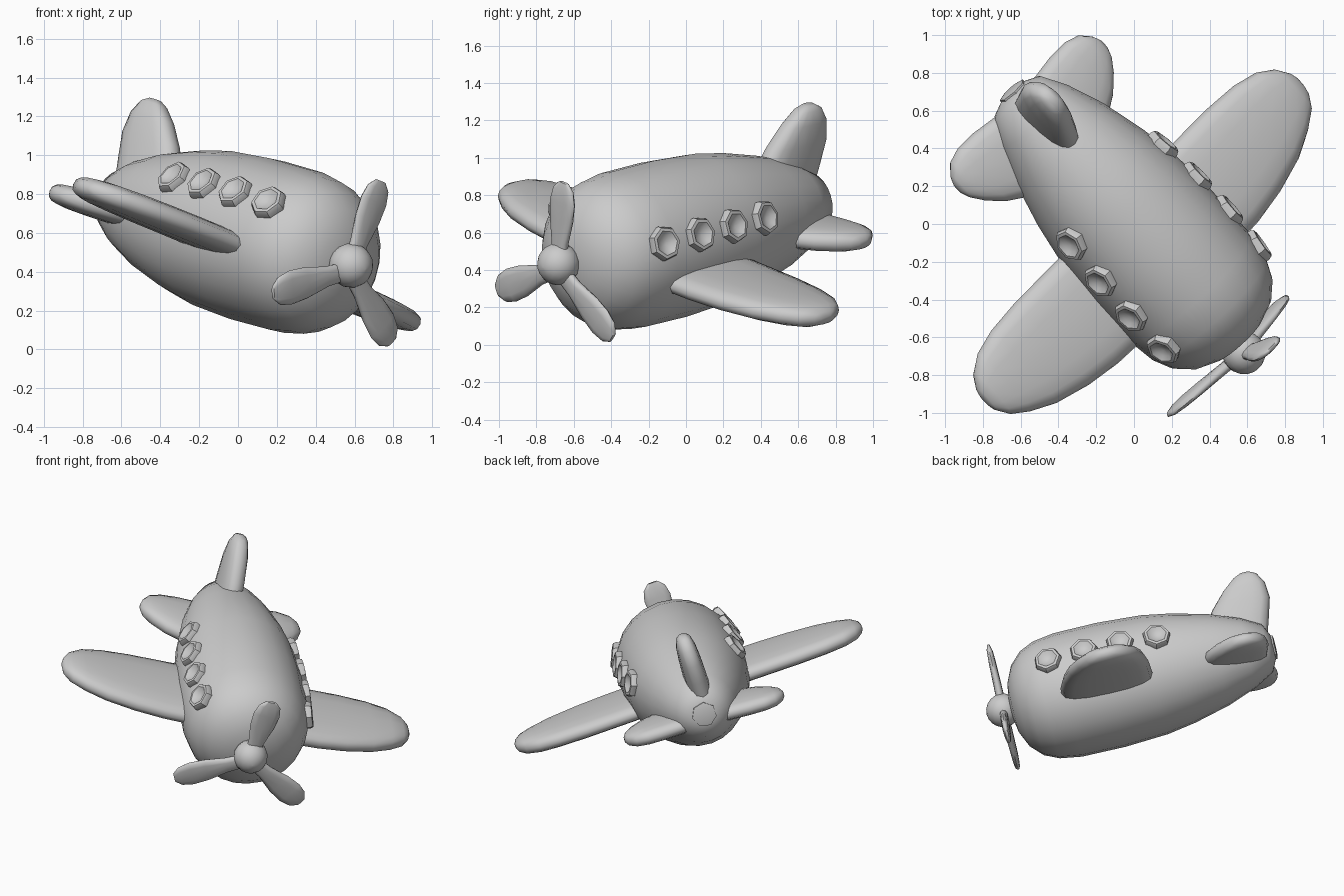
import bpy, bmesh, math
from mathutils import Vector, Matrix

if "Cube" in bpy.data.objects:
    bpy.data.objects.remove(bpy.data.objects["Cube"])

# Aircraft frame: local x = forward, y = left, z = up, banked and turned
fwd = Vector((0.66, -0.73, -0.185)).normalized()
left = Vector((0.674, 0.684, -0.282))
left = (left - fwd * left.dot(fwd)).normalized()
up = fwd.cross(left)
origin = left * -0.172 + up * 0.555
FRAME = Matrix.Translation(origin) @ Matrix((fwd, left, up)).transposed().to_4x4()

grey = bpy.data.materials.new("light grey")
grey.diffuse_color = (0.6, 0.6, 0.6, 1)
grey.use_nodes = True
grey.node_tree.nodes["Principled BSDF"].inputs["Base Color"].default_value = grey.diffuse_color


def skin(name, rings, matrix=Matrix(), angle=40):
    """Join rings of points into a closed, smooth-shaded surface."""
    bm = bmesh.new()
    loops = [[bm.verts.new(p) for p in ring] for ring in rings]
    n = len(loops[0])
    for r0, r1 in zip(loops, loops[1:]):
        for i in range(n):
            j = (i + 1) % n
            bm.faces.new((r0[i], r0[j], r1[j], r1[i]))
    bm.faces.new(loops[0][::-1])
    bm.faces.new(loops[-1])
    bmesh.ops.recalc_face_normals(bm, faces=bm.faces)
    mesh = bpy.data.meshes.new(name)
    bm.to_mesh(mesh)
    bm.free()
    mesh.materials.append(grey)
    obj = bpy.data.objects.new(name, mesh)
    bpy.context.collection.objects.link(obj)
    obj.matrix_world = FRAME @ matrix
    bpy.ops.object.select_all(action='DESELECT')
    obj.select_set(True)
    bpy.context.view_layer.objects.active = obj
    bpy.ops.object.shade_smooth_by_angle(angle=math.radians(angle))
    return obj


def lathe(name, profile, sides, matrix=Matrix(), angle=40):
    """Turn (height, radius) pairs about local x."""
    turn = [math.tau * i / sides for i in range(sides)]
    return skin(name, [[(h, r * math.cos(t), r * math.sin(t)) for t in turn]
                       for h, r in profile], matrix, angle)


def blunt(v, power=0.72):
    """Push an oval section towards a rounded bar."""
    return math.copysign(abs(v) ** power, v) if abs(v) > 1e-6 else 0.0


def blade(name, stations, matrix=Matrix(), sides=16):
    """Blunt oval sections along local y: (span, back, front, half thickness)."""
    turn = [math.tau * i / sides for i in range(sides)]
    return skin(name, [[((lo + hi) / 2 + (hi - lo) / 2 * blunt(math.cos(t), 0.85), y,
                         th * blunt(math.sin(t))) for t in turn]
                       for y, lo, hi, th in stations], matrix, 60)


# Fuselage with a small flat tail cap
lathe("fuselage", [(-1.075, 0.08), (-1.035, 0.165), (-0.9, 0.24), (-0.7, 0.315),
                   (-0.45, 0.378), (-0.25, 0.412), (0.05, 0.43), (0.35, 0.428),
                   (0.5, 0.405), (0.6, 0.36), (0.68, 0.28), (0.73, 0.17), (0.75, 0.05)], 24)
lathe("tail_cap", [(-1.04, 0.085), (-1.085, 0.085), (-1.09, 0.065)], 7, angle=20)

# Wings, tailplanes and fin
wing = [(0.2, -0.25, 0.39, 0.072), (0.55, -0.25, 0.375, 0.072), (0.75, -0.25, 0.345, 0.072),
        (0.95, -0.235, 0.29, 0.07), (1.09, -0.2, 0.22, 0.066),
        (1.18, -0.14, 0.155, 0.056), (1.225, -0.07, 0.085, 0.036), (1.238, -0.03, 0.04, 0.012)]
tail = [(0.05, -1.02, -0.58, 0.066), (0.3, -1.055, -0.6, 0.066), (0.41, -1.055, -0.67, 0.063),
        (0.49, -1.03, -0.75, 0.055), (0.54, -0.975, -0.82, 0.04), (0.56, -0.93, -0.87, 0.016)]
fin = [(0.05, -1.04, -0.6, 0.078), (0.22, -1.09, -0.64, 0.078), (0.35, -1.125, -0.725, 0.074),
       (0.46, -1.115, -0.825, 0.066), (0.53, -1.075, -0.91, 0.05), (0.555, -1.03, -0.96, 0.025)]
low = Matrix.Translation((0, 0, -0.084))
tail_low = Matrix.Translation((0, 0, -0.065)) @ Matrix.Rotation(math.radians(3), 4, 'X')
for side, sign in (("left", 1), ("right", -1)):
    for part, shape, place in (("wing", wing, low), ("tailplane", tail, tail_low)):
        blade(f"{side}_{part}", [(y * sign, lo, hi, th) for y, lo, hi, th in shape], place)
blade("tail_fin", fin, Matrix.Translation((0, -0.032, 0)) @ Matrix.Rotation(math.pi / 2, 4, 'X'))

# Propeller hub and three blades
hub = [(-0.115 * math.cos(math.pi * i / 10), max(0.115 * math.sin(math.pi * i / 10), 0.004))
       for i in range(11)]
lathe("propeller_hub", hub, 16, Matrix.Translation((0.8, -0.022, 0.003)))
# Blade width lies in the disc, so roll the section a quarter turn
prop = [(0.04, -0.05, 0.05, 0.028), (0.15, -0.055, 0.055, 0.028), (0.28, -0.085, 0.085, 0.026),
        (0.38, -0.092, 0.092, 0.024), (0.45, -0.075, 0.075, 0.02), (0.49, -0.035, 0.035, 0.01)]
for k, length in enumerate((0.99, 1.07, 1.06)):
    spin = Matrix.Rotation(math.pi / 2 + math.tau * k / 3, 4, 'X')
    blade(f"propeller_blade_{k + 1}", [(y * length, lo, hi, th) for y, lo, hi, th in prop],
          Matrix.Translation((0.8, -0.022, -0.02)) @ spin @ Matrix.Rotation(math.pi / 2, 4, 'Y'), 12)

# Porthole windows: raised rims with a hollow, four per side
rim = [(-0.04, 0.09), (0.005, 0.096), (0.027, 0.086), (0.029, 0.068), (0.012, 0.045), (0.004, 0.01)]
for side, sign, shift in (("left", 1, -0.02), ("right", -1, 0.005)):
    for k, (x, r, slope) in enumerate([(-0.31, 0.405, 0.16), (-0.06, 0.428, 0.07),
                                       (0.19, 0.433, 0.0), (0.44, 0.42, -0.1)]):
        tilt = math.radians(23.5)
        out = Vector((0, sign * math.cos(tilt), math.sin(tilt)))
        face = (out - Vector((slope, 0, 0))).to_track_quat('X', 'Z').to_matrix().to_4x4()
        lathe(f"{side}_window_{k + 1}", rim, 7,
              Matrix.Translation(out * r + Vector((x + shift, 0, 0))) @ face, 35)
